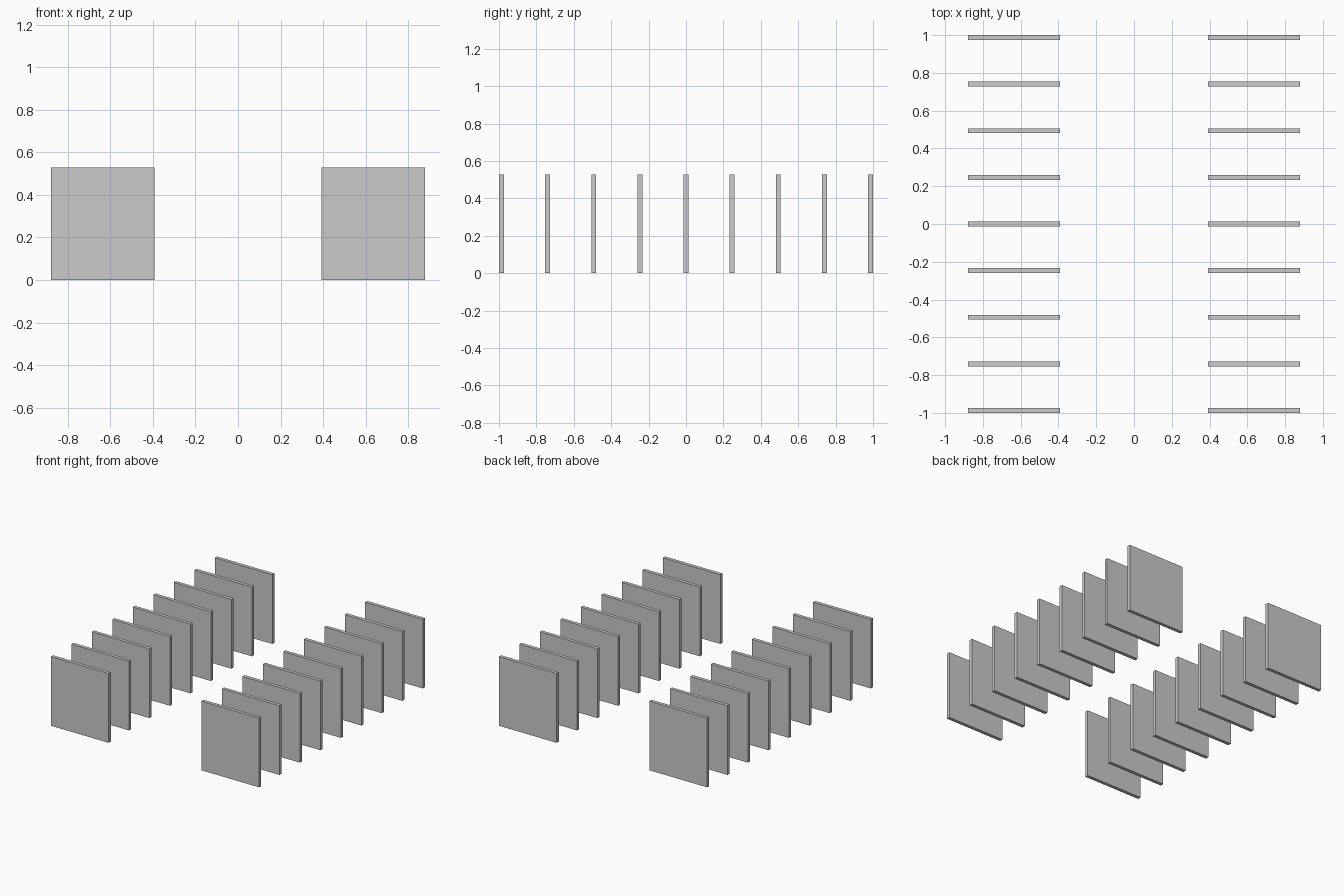
import bpy

if "Cube" in bpy.data.objects:
    bpy.data.objects.remove(bpy.data.objects["Cube"])

COUNT = 9            # panels per row
THICK = 0.026
HEIGHT = 0.528
INNER, OUTER = 0.392, 0.878
STEP = (2 - THICK) / (COUNT - 1)


def box(name, center, size):
    bpy.ops.mesh.primitive_cube_add(size=1, location=center)
    ob = bpy.context.object
    ob.name = name
    ob.scale = size
    bpy.ops.object.transform_apply(location=False, rotation=False, scale=True)
    return ob


# Two mirrored rows of thin upright panels
for side, label in ((-1, "left"), (1, "right")):
    for i in range(COUNT):
        y = -1 + THICK / 2 + i * STEP
        box(f"{label}_panel_{i + 1}",
            (side * (INNER + OUTER) / 2, y, HEIGHT / 2),
            (OUTER - INNER, THICK, HEIGHT))
